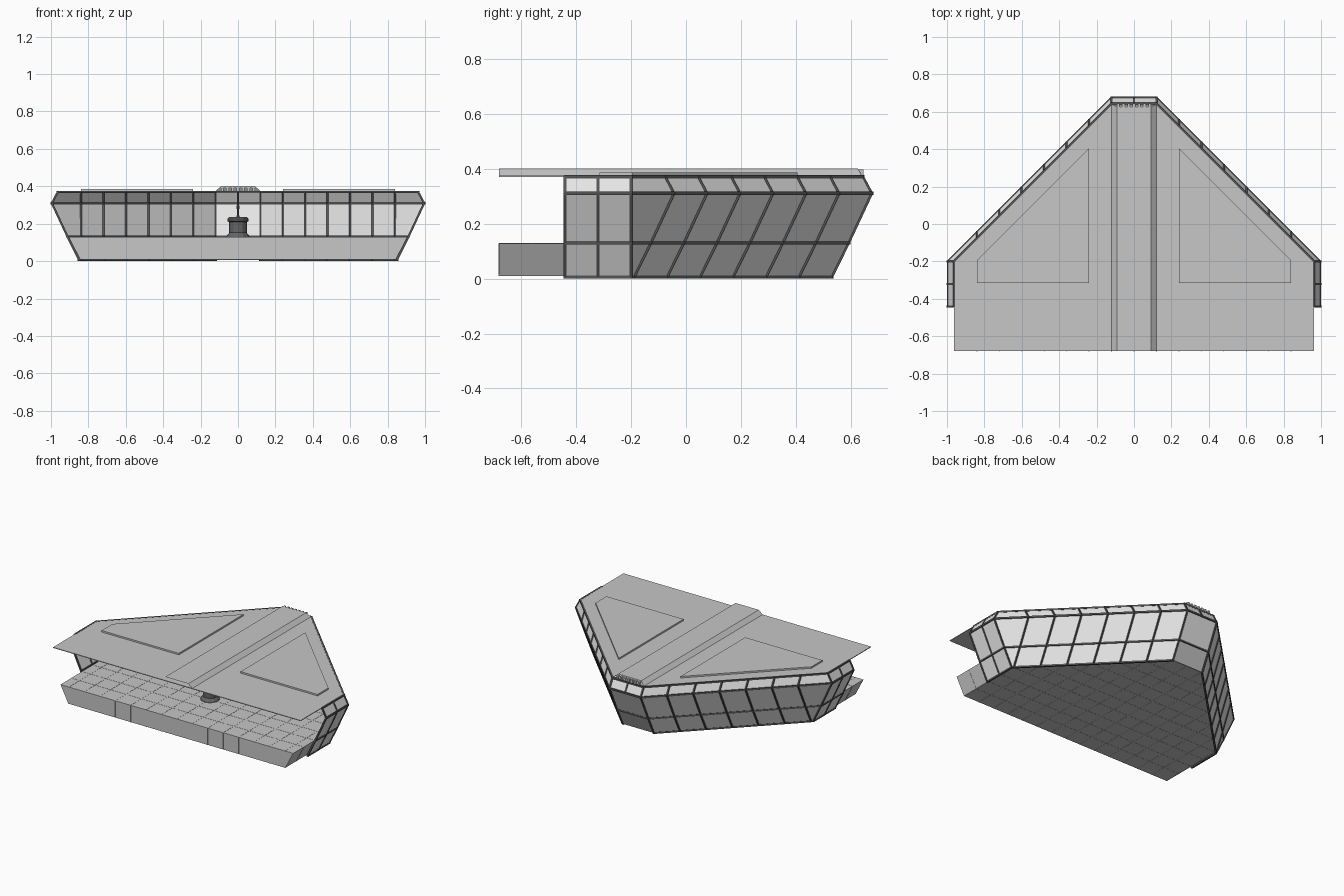
import bpy, bmesh
from mathutils import Vector, Matrix

if "Cube" in bpy.data.objects:
    bpy.data.objects.remove(bpy.data.objects["Cube"], do_unlink=True)


def material(name, v):
    m = bpy.data.materials.new(name)
    m.use_nodes = True
    col = (v, v, v, 1)
    m.diffuse_color = col
    m.node_tree.nodes["Principled BSDF"].inputs["Base Color"].default_value = col
    return m


HULL = material("structure grey", 0.57)
PANE = material("pane light grey", 0.79)
FRAME = material("frame dark grey", 0.09)
METAL = material("pedestal grey", 0.13)


def finish(name, bm, *mats):
    bmesh.ops.recalc_face_normals(bm, faces=bm.faces)
    me = bpy.data.meshes.new(name)
    bm.to_mesh(me)
    bm.free()
    for m in mats:
        me.materials.append(m)
    ob = bpy.data.objects.new(name, me)
    bpy.context.collection.objects.link(ob)
    return ob


def loft(bm, rings, closed=True, caps=True):
    """Skin a stack of equal-length point rings."""
    vs = [[bm.verts.new(p) for p in r] for r in rings]
    n = len(vs[0])
    for a, b in zip(vs, vs[1:]):
        for i in range(n if closed else n - 1):
            j = (i + 1) % n
            bm.faces.new((a[i], a[j], b[j], b[i]))
    if caps:
        bm.faces.new(vs[0])
        bm.faces.new(vs[-1])


def beam(bm, p, q, w=0.011):
    """Square bar between two points."""
    p, q = Vector(p), Vector(q)
    d = q - p
    m = (Matrix.Translation((p + q) / 2) @ d.to_track_quat('Z', 'Y').to_matrix().to_4x4()
         @ Matrix.Diagonal((w, w, d.length + w * 0.6, 1)))
    bmesh.ops.create_cube(bm, size=1, matrix=m)


def box(bm, lo, hi):
    lo, hi = Vector(lo), Vector(hi)
    bmesh.ops.create_cube(bm, size=1, matrix=Matrix.Translation((lo + hi) / 2)
                          @ Matrix.Diagonal((*(hi - lo), 1)))


# Plan outline: d is the outward flare of the wall, x half width and apex follow it
W, APEX, BACK, SIDE, FRONT, LIP = 0.85, 0.12, 0.53, -0.2, -0.44, -0.68
LEVELS = [(0.006, 0.0), (0.13, 0.061), (0.31, 0.145), (0.37, 0.113)]


def ring(z, d, y0=FRONT):
    right = [(W + d, y0, z), (W + d, SIDE, z), (APEX, BACK + d, z)]
    return right + [(-x, y, z) for x, y, z in reversed(right)]


# Panelled window wall, open at the front; the low centre back panel is solid structure
bm = bmesh.new()
loft(bm, [ring(z, d) for z, d in LEVELS], closed=False, caps=False)
for f in bm.faces:
    c = f.calc_center_median()
    if abs(c.x) < 0.01 and c.z < 0.13:
        f.material_index = 1
wall = finish("window_wall", bm, PANE, HULL)
mod = wall.modifiers.new("thickness", 'SOLIDIFY')
mod.thickness, mod.offset = 0.004, 0

# Frame rails and mullions
bm = bmesh.new()
for i, (z, d) in enumerate(LEVELS):
    pts = ring(z, d)
    for j, (a, b) in enumerate(zip(pts, pts[1:])):
        if (i, j) != (0, 2):
            beam(bm, a, b, 0.012)
beam(bm, (0, BACK + LEVELS[2][1], LEVELS[2][0]), (0, BACK + LEVELS[3][1], LEVELS[3][0]))
for (z0, d0), (z1, d1) in zip(LEVELS, LEVELS[1:]):
    for s in (-1, 1):
        for y in (FRONT, -0.32, SIDE):
            beam(bm, (s * (W + d0), y, z0), (s * (W + d1), y, z1))
        for k in range(1, 8):
            x = 0.12 * k
            yb = SIDE + W - x
            beam(bm, (s * x, yb + d0, z0), (s * x, yb + d1, z1))
finish("window_frame", bm, FRAME)

# Floor slab
Z0, Z1, IN = 0.01, 0.128, 0.006
bm = bmesh.new()
loft(bm, [ring(Z0, -IN, LIP), ring(Z1, 0.061 - IN, LIP)])
finish("floor_slab", bm, HULL)

# Tile joints on the top, underside, front and ends of the slab
bm = bmesh.new()
t = 0.002
for z, d in ((Z0, -0.012), (Z1, 0.045)):
    diag = W + SIDE + d
    for k in range(-7, 8):
        x = 0.12 * k
        back = min(BACK + d, diag - abs(x))
        box(bm, (x - t, LIP, z - 0.001), (x + t, back, z + 0.001))
    for k in range(1, 11):
        y = LIP + 0.12 * k
        half = min(W + d, diag - y)
        box(bm, (-half, y - t, z - 0.001), (half, y + t, z + 0.001))
for k in range(-7, 8):
    x = 0.12 * k
    box(bm, (x - t, LIP - 0.002, Z0), (x + t, LIP + 0.002, Z1))
for s in (-1, 1):
    beam(bm, (s * (W - IN), -0.56, Z0), (s * (W + 0.061 - IN), -0.56, Z1), 0.003)
finish("floor_joints", bm, HULL)

# Roof sheet
bm = bmesh.new()
loft(bm, [ring(z, 0.113, LIP) for z in (0.37, 0.375)])
finish("roof", bm, HULL)

# Raised roof panels
for s, name in ((1, "left"), (-1, "right")):
    bm = bmesh.new()
    plan = [(0.24, -0.315), (0.84, -0.315), (0.84, -0.195), (0.24, 0.405)]
    loft(bm, [[(s * x, y, z) for x, y in plan] for z in (0.374, 0.386)])
    finish("roof_panel_" + name, bm, HULL)

# Central roof ridge, open at the front and sloped at the back
bm = bmesh.new()
sect = [(-0.12, 0.375), (-0.09, 0.4), (0.09, 0.4), (0.12, 0.375)]
loft(bm, [[(x, LIP, z) for x, z in sect],
          [(x, 0.64 - (z - 0.375) * 0.6, z) for x, z in sect]],
     closed=False, caps=False)
finish("roof_ridge", bm, HULL)

# Sloped plate closing the back of the ridge, with a row of vent fins
bm = bmesh.new()
loft(bm, [[(x, y - (z - 0.375) * 0.6, z) for x, z in sect] for y in (0.632, 0.638)])
for k in range(-3, 4):
    x = k * 0.028
    box(bm, (x - 0.007, 0.615, 0.375), (x + 0.007, 0.645, 0.396))
finish("ridge_vents", bm, HULL)


# Pedestal with a thin pole up to the roof
def lathe(name, profile, sides, y):
    b = bmesh.new()
    rings = []
    for r, z in profile:
        rings.append([Matrix.Rotation(6.28319 * i / sides, 3, 'Z') @ Vector((r, 0, 0))
                      + Vector((0, y, z)) for i in range(sides)])
    loft(b, rings)
    finish(name, b, METAL)


PY = -0.31
lathe("pedestal", [(0.062, 0.128), (0.06, 0.136), (0.047, 0.152), (0.047, 0.208),
                   (0.057, 0.214), (0.057, 0.226), (0.045, 0.237)], 12, PY)
lathe("pole", [(0.01, 0.235), (0.005, 0.25), (0.005, 0.275), (0.008, 0.28),
               (0.008, 0.295), (0.005, 0.3), (0.005, 0.371)], 8, PY)
